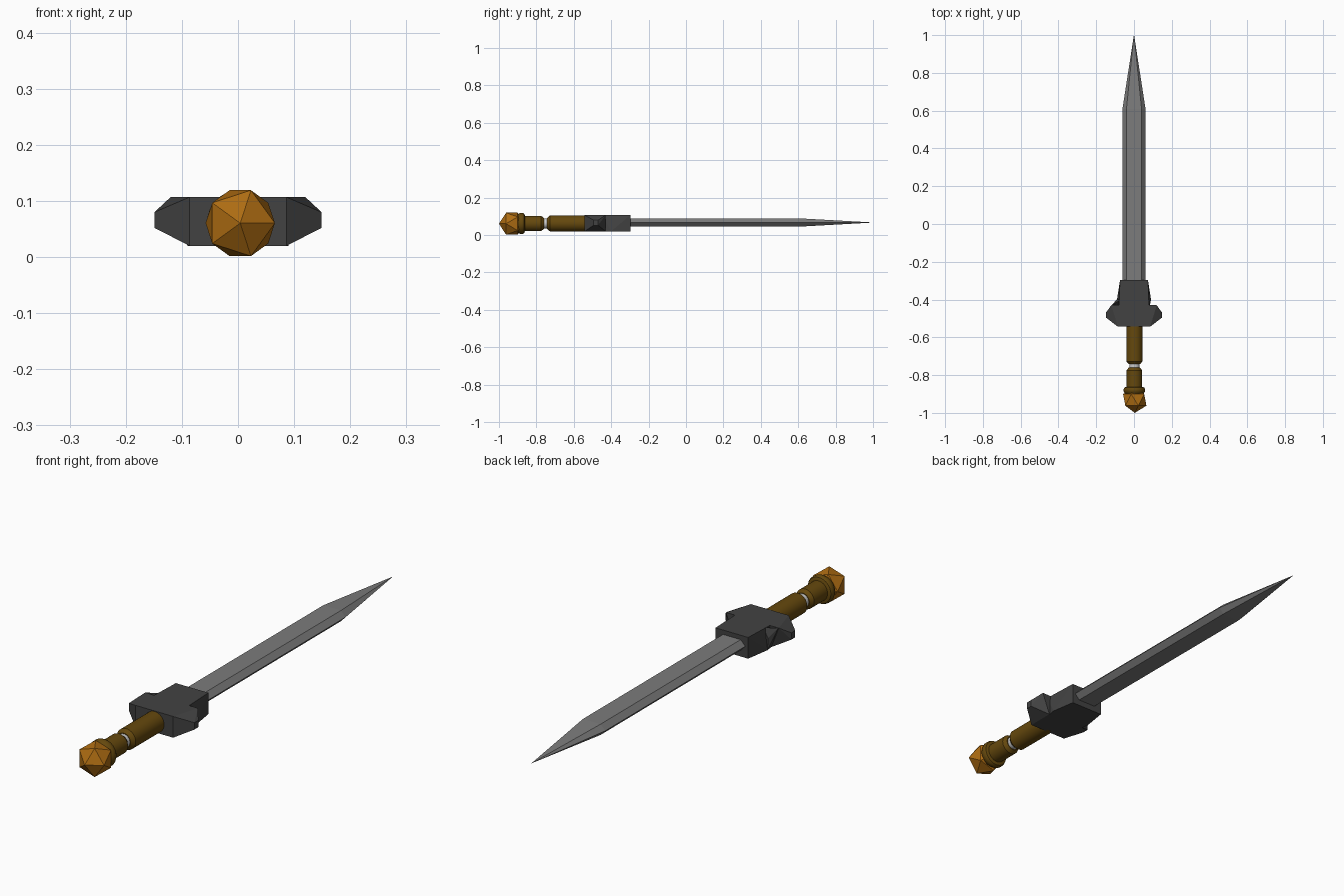
import bpy, bmesh, math

if "Cube" in bpy.data.objects:
    bpy.data.objects.remove(bpy.data.objects["Cube"])

CX, CZ = 0.002, 0.062  # sword axis


def material(name, rgb):
    m = bpy.data.materials.new(name)
    m.diffuse_color = (*rgb, 1)
    m.use_nodes = True
    m.node_tree.nodes["Principled BSDF"].inputs["Base Color"].default_value = m.diffuse_color
    return m


STEEL = material("steel", (0.2, 0.2, 0.2))
IRON = material("dark_iron", (0.055, 0.055, 0.055))
GRIP = material("brown_grip", (0.13, 0.065, 0.004))
AMBER = material("amber", (0.42, 0.15, 0.006))


def finish(name, bm, mat=None, smooth=False):
    bmesh.ops.recalc_face_normals(bm, faces=bm.faces)
    me = bpy.data.meshes.new(name)
    bm.to_mesh(me)
    bm.free()
    ob = bpy.data.objects.new(name, me)
    bpy.context.collection.objects.link(ob)
    if mat:
        me.materials.append(mat)
    if smooth:
        bpy.ops.object.select_all(action='DESELECT')
        ob.select_set(True)
        bpy.context.view_layer.objects.active = ob
        bpy.ops.object.shade_smooth_by_angle(angle=math.radians(35))
    return ob


def loft(name, rings, mat=None, smooth=False):
    """Bridge equal-sized rings of points and cap both ends."""
    bm = bmesh.new()
    vs = [[bm.verts.new(p) for p in r] for r in rings]
    n = len(vs[0])
    for a, b in zip(vs, vs[1:]):
        for i in range(n):
            j = (i + 1) % n
            bm.faces.new((a[i], a[j], b[j], b[i]))
    bm.faces.new(vs[0])
    bm.faces.new(vs[-1])
    return finish(name, bm, mat, smooth)


def turned(name, profile, mat=None, sides=32):
    """Round part along y from (y, radius) pairs."""
    rings = [[(CX + r * math.cos(t), y, CZ + r * math.sin(t))
              for t in (2 * math.pi * i / sides for i in range(sides))]
             for y, r in profile]
    return loft(name, rings, mat, True)


def hull(name, points, mat):
    bm = bmesh.new()
    for p in points:
        bm.verts.new(p)
    res = bmesh.ops.convex_hull(bm, input=bm.verts)
    loose = [v for v in bm.verts if not v.link_faces]
    bmesh.ops.delete(bm, geom=loose, context='VERTS')
    bmesh.ops.dissolve_limit(bm, angle_limit=0.01, verts=bm.verts, edges=bm.edges)
    return finish(name, bm, mat)


# Blade: six-sided section, straight then tapering to a point
section = [(-0.061, 0), (-0.04, 0.022), (0.04, 0.022),
           (0.061, 0), (0.04, -0.022), (-0.04, -0.022)]
loft("blade", [[(x * s, y, 0.067 + z * s) for x, z in section]
               for y, s in ((-0.35, 1), (0.61, 1), (1.0, 0.01))], STEEL)

# Guard: block around the blade root, wider underneath towards the grip
BOT, TOP = 0.02, 0.107
block = []
for s in (-1, 1):
    block += [(s * 0.074, -0.297, BOT), (s * 0.074, -0.297, TOP),
              (s * 0.09, -0.40, BOT), (s * 0.08, -0.45, TOP), (s * 0.08, -0.45, BOT)]
hull("guard_block", block, IRON)

# Guard: cross bar with small faceted ends
bar = []
for s in (-1, 1):
    bar += [(s * 0.12, -0.43, TOP), (s * 0.086, -0.43, BOT),
            (s * 0.086, -0.543, TOP), (s * 0.086, -0.543, BOT)]
    bar += [(s * 0.149, y, z) for y in (-0.47, -0.495) for z in (0.052, 0.08)]
hull("guard_bar", bar, IRON)

# Fillet joining the left end of the bar to the block
hull("guard_fillet", [(-0.118, -0.43, TOP), (-0.086, -0.43, BOT), (-0.09, -0.40, BOT),
                      (-0.092, -0.40, 0.07), (-0.07, -0.40, TOP), (-0.07, -0.43, BOT)], IRON)

# Grip: two turned sleeves over a thin metal core, then a collar
turned("grip_upper", [(-0.53, 0.043), (-0.727, 0.043), (-0.742, 0.03)], GRIP)
turned("grip_core", [(-0.70, 0.027), (-0.80, 0.027)])
turned("grip_lower", [(-0.76, 0.03), (-0.775, 0.041), (-0.88, 0.041)], GRIP)
turned("collar", [(-0.862, 0.044), (-0.866, 0.053), (-0.874, 0.057), (-0.885, 0.057),
                  (-0.892, 0.053), (-0.9, 0.048)], GRIP)

# Pommel: faceted gem with one corner facing forward
bpy.ops.mesh.primitive_ico_sphere_add(subdivisions=1, radius=0.069,
                                      location=(0.004, -0.931, 0.0605),
                                      rotation=(math.pi / 2, 0, 0))
gem = bpy.context.object
gem.name = "pommel"
gem.data.materials.append(AMBER)
